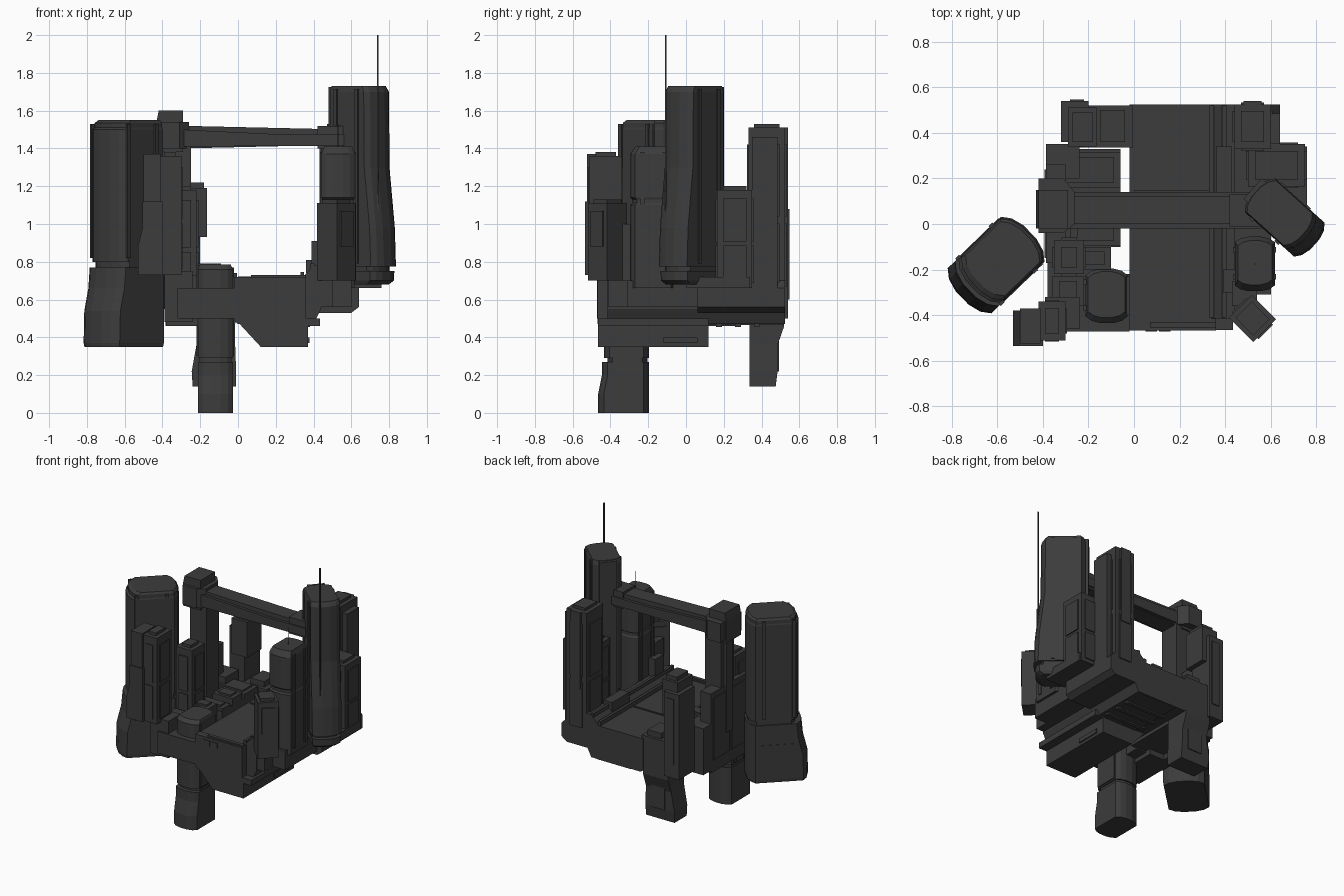
import bpy, bmesh, math
from mathutils import Matrix

dark = bpy.data.materials.new("dark_grey")
dark.diffuse_color = (0.045, 0.045, 0.045, 1)


def finish(name, bm, loc=(0, 0, 0), rot=0):
    bmesh.ops.recalc_face_normals(bm, faces=bm.faces)
    me = bpy.data.meshes.new(name)
    bm.to_mesh(me)
    bm.free()
    me.materials.append(dark)
    ob = bpy.data.objects.new(name, me)
    ob.matrix_world = Matrix.Translation(loc) @ Matrix.Rotation(math.radians(rot), 4, 'Z')
    bpy.context.collection.objects.link(ob)
    return ob


def loft(name, rings, loc=(0, 0, 0), rot=0):
    """Skin a stack of equal-length rings and cap both ends."""
    bm = bmesh.new()
    vs = [[bm.verts.new(p) for p in r] for r in rings]
    n = len(vs[0])
    for a, b in zip(vs, vs[1:]):
        for i in range(n):
            bm.faces.new((a[i], a[(i + 1) % n], b[(i + 1) % n], b[i]))
    bm.faces.new(vs[0])
    bm.faces.new(vs[-1])
    return finish(name, bm, loc, rot)


def box(name, x0, x1, y0, y1, z0, z1, loc=(0, 0, 0), rot=0):
    plan = [(x0, y0), (x1, y0), (x1, y1), (x0, y1)]
    return loft(name, [[(x, y, z) for x, y in plan] for z in (z0, z1)], loc, rot)


def prism(name, pts, y0, y1):
    """Front (x, z) profile extruded along y."""
    return loft(name, [[(x, y, z) for x, z in pts] for y in (y0, y1)])


def tower(name, loc, rot, w, d, bulge, levels, ribs=None):
    """Rectangular plan with bowed ends; levels = (z, front flare, scale)."""
    h, e = w / 2, d / 2
    front = [(-h, -e), (-h * .72, -e - bulge * .65), (-h * .3, -e - bulge),
             (h * .3, -e - bulge), (h * .72, -e - bulge * .65), (h, -e)]
    plan = front + [(x, -y) for x, y in reversed(front)]
    rings = [[(x * s, y * s - (f if y < 0 else 0), z) for x, y in plan] for z, f, s in levels]
    loft(name, rings, loc, rot)
    if ribs:  # paired vertical ribs on the flanks
        for s in (-1, 1):
            for yc in (-e * .6, e * .65):
                box(name + "_rib", s * h - .008, s * h + .006, yc - .012, yc + .012, *ribs, loc, rot)


def block_tower(name, x0, x1, y0, y1, z0, z1, trim=.012):
    """Square tower with panel bands and a roof plant box."""
    box(name, x0, x1, y0, y1, z0, z1 - .02)
    box(name + "_roof", x0 + .03, x1 - .03, y0 + .03, y1 - .03, z1 - .02, z1)
    h = z1 - z0
    for f0, f1 in ((.05, .42), (.46, .88)):
        a, b = z0 + h * f0, z0 + h * f1
        box(name + "_panel_x", x0 - trim, x1 + trim, y0 + .03, y1 - .03, a, b)
        box(name + "_panel_y", x0 + .03, x1 - .03, y0 - trim, y1 + trim, a, b)


# Main deck with raised right edge
prism("main_deck", [(-.02, .715), (.34, .715), (.40, .78), (.44, .78), (.44, .55), (.40, .47), (0, .47), (-.02, .49)], -.415, .525)
prism("deck_front", [(-.02, .72), (.36, .72), (.36, .47), (0, .47), (-.02, .49)], -.468, -.415)
prism("deck_hull", [(0, .48), (.12, .35), (.37, .35), (.37, .46), (.435, .46), (.435, .5), (0, .5)], -.465, .12)
box("hull_side_panel", .36, .378, -.12, .06, .37, .40)
box("rear_under_beam", .08, .36, .12, .52, .465, .5)
for y in (.16, .26, .36):
    box("under_rib", .06, .38, y, y + .03, .455, .48)
for x in (.05, .11):
    box("front_window", x, x + .05, -.472, -.455, .66, .70)
for x in (.33, .385):
    box("deck_edge_rail", x, x + .02, -.41, .52, .70, .745 if x < .35 else .79)
box("deck_edge_block", .36, .43, .14, .34, .74, .81)
box("deck_front_rail", .07, .36, -.455, -.43, .715, .73)
box("deck_seam", 0, .34, .14, .15, .71, .722)
# Right wing carrying the right towers
prism("right_wing", [(.43, .53), (.60, .53), (.64, .56), (.64, .66), (.60, .70), (.43, .70)], .06, .525)
box("right_wing_front", .43, .60, -.31, .08, .56, .70)
box("right_front_shelf", .40, .50, -.41, -.1, .56, .72)
box("right_outer_shelf", .60, .76, .0, .34, .66, .72)

# Left platform and its roof blocks
box("left_platform", -.38, -.06, -.10, .33, .50, .73)
box("left_platform_front", -.38, -.10, -.36, -.09, .49, .66)
box("left_front_collar", -.32, -.02, -.472, -.34, .50, .66)
box("front_link", -.08, .02, -.40, -.22, .50, .62)
box("left_under_beam", -.38, -.18, -.40, -.05, .46, .51)
for x0, x1, y0, y1, z in ((-.33, -.06, .16, .315, .76), (-.28, -.06, -.095, .0, .75), (-.22, -.06, .02, .13, .78),
                          (-.36, -.22, -.36, -.23, .73), (-.24, -.10, -.20, -.1, .78)):
    box("platform_block", x0, x1, y0, y1, .60, z)
    box("platform_block_cap", x0 + .03, x1 - .03, y0 + .02, y1 - .02, z, z + .012)

# Big left tower: flared foot, recessed seam, upper shaft
tower("big_left_tower", (-.605, -.18, 0), -46, .275, .325, .045,
      [(.35, 0, .98), (.37, .0, 1), (.54, -.005, 1), (.66, -.035, 1), (.77, -.045, 1), (.77, -.07, .94), (.80, -.07, .94),
       (.80, -.06, .98), (1.50, -.06, .98), (1.51, -.07, .96), (1.535, -.07, .96), (1.55, -.08, .90)], (.82, 1.53))
box("big_left_tower_band", -.14, .14, -.11, .15, .60, .625, (-.605, -.18, 0), -46)

# Front hanging tower
tower("front_tower", (-.12, -.315, 0), 0, .185, .18, .03,
      [(0, .03, 1), (.10, .03, 1), (.20, .01, 1), (.27, .01, 1), (.27, -.01, .92), (.29, -.01, .92),
       (.29, 0, 1), (.76, 0, 1), (.785, -.01, .88)], (.30, .77))
box("front_tower_side", -.06, -.02, -.40, -.23, .30, .77)

# Tall right tower with antenna
tower("tall_right_tower", (.643, .045, 0), 48, .20, .24, .032,
      [(.68, .03, .85), (.70, .045, .95), (.75, .045, .97), (.75, .025, .9), (.775, .025, .9), (.775, .05, 1), (.98, .042, 1),
       (1.30, .004, 1), (1.70, 0, 1), (1.73, -.01, .94)], (.79, 1.715))
box("tall_tower_spine", -.06, .06, .12, .165, .75, 1.725, (.643, .045, 0), 48)
box("tall_antenna", .736, .744, -.112, -.104, .8, 2.0)

# Right front towers
tower("right_front_tower", (.53, -.175, 0), 0, .175, .19, .025,
      [(.66, 0, 1), (1.10, 0, 1), (1.11, -.005, .95), (1.13, -.005, .95), (1.14, 0, 1), (1.37, 0, 1), (1.41, -.01, .85)], (.70, 1.38))
box("right_front_antenna", .528, .532, -.177, -.173, 1.4, 1.53)
box("diamond_tower", -.07, .07, -.075, .075, .70, 1.11, (.52, -.415, 0), 45)
box("diamond_tower_cap", -.05, .05, -.055, .055, 1.11, 1.13, (.52, -.415, 0), 45)
box("diamond_tower_panel", -.045, .045, -.083, .083, .88, 1.07, (.52, -.415, 0), 45)
box("diamond_tower_link", .43, .54, -.36, -.25, .70, 1.0)
box("small_edge_box", .39, .45, -.30, -.2, .72, .91)

# Back right towers
block_tower("back_right_tower", .44, .60, .33, .525, .62, 1.53, .008)
box("back_right_side", .58, .64, .35, .485, .66, 1.46)
box("back_right_spine", .48, .56, .50, .54, .95, 1.51)
block_tower("outer_right_tower", .50, .75, .165, .35, .66, 1.20, .008)

# Front left tower, two joined shafts
block_tower("front_left_tower", -.42, -.30, -.51, -.34, .73, 1.38, .006)
box("front_left_shaft", -.50, -.41, -.525, -.37, .74, 1.37)
loft("front_left_buttress", [[(x0, -.535, z), (-.40, -.535, z), (-.40, -.38, z), (x0, -.38, z)]
                             for x0, z in ((-.53, .73), (-.53, .88), (-.505, .98), (-.505, 1.12))])
box("front_left_foot", -.39, -.24, -.46, -.32, .48, .75)

# Left middle tower and broad outer slab
block_tower("left_mid_tower", -.35, -.22, -.22, -.07, .60, 1.20, .01)
box("left_side_slab", -.385, -.30, -.17, .26, .46, 1.04)
for y in (-.15, .06):
    box("left_side_slab_panel", -.393, -.37, y, y + .18, .55, 1.0)
box("left_side_step", -.385, -.24, .20, .35, .48, .82)

# Bridge, its head and the column under it
box("bridge_column", -.38, -.25, -.01, .14, .70, 1.45)
box("bridge_column_rib", -.40, -.30, .03, .10, .70, 1.45)
prism("bridge_head", [(-.43, 1.38), (-.29, 1.38), (-.29, 1.60), (-.42, 1.60), (-.43, 1.55)], -.02, .15)
loft("bridge_head_cap", [[(-.42, -.04, z), (-.31, -.04, z), (-.26, .0, z), (-.26, .14, z), (-.31, .20, z), (-.42, .20, z)]
                         for z in (1.40, 1.54)])
prism("bridge_span", [(-.30, 1.40), (.58, 1.42), (.58, 1.50), (-.30, 1.52)], .0, .12)
for y in (-.02, .115):
    prism("bridge_side_beam", [(-.30, 1.41), (.56, 1.415), (.56, 1.475), (.22, 1.475), (-.30, 1.50)], y, y + .025)
box("bridge_right_joint", .42, .58, -.01, .13, 1.40, 1.52)

# Back left tower with overhanging upper part, over a hanging rear leg
box("back_left_tower", -.32, -.20, .36, .54, .50, 1.12)
box("back_left_tower_top", -.29, -.165, .34, .51, .93, 1.19)
box("back_left_tower_roof", -.27, -.18, .36, .49, 1.19, 1.22)
box("back_left_tower_strip", -.28, -.22, .52, .547, .60, 1.08)
loft("rear_leg", [[(x0, .335, z), (x1, .335, z), (x1, y1, z), (x0, y1, z)] for x0, x1, y1, z in
                  ((-.24, -.01, .475, .14), (-.245, -.01, .485, .22), (-.22, -.015, .485, .36), (-.22, -.015, .52, .46), (-.22, -.005, .52, .74))])
box("rear_leg_cap", -.15, -.04, .36, .50, .74, .78)
box("rear_leg_panel", -.17, -.06, .47, .492, .22, .44)
